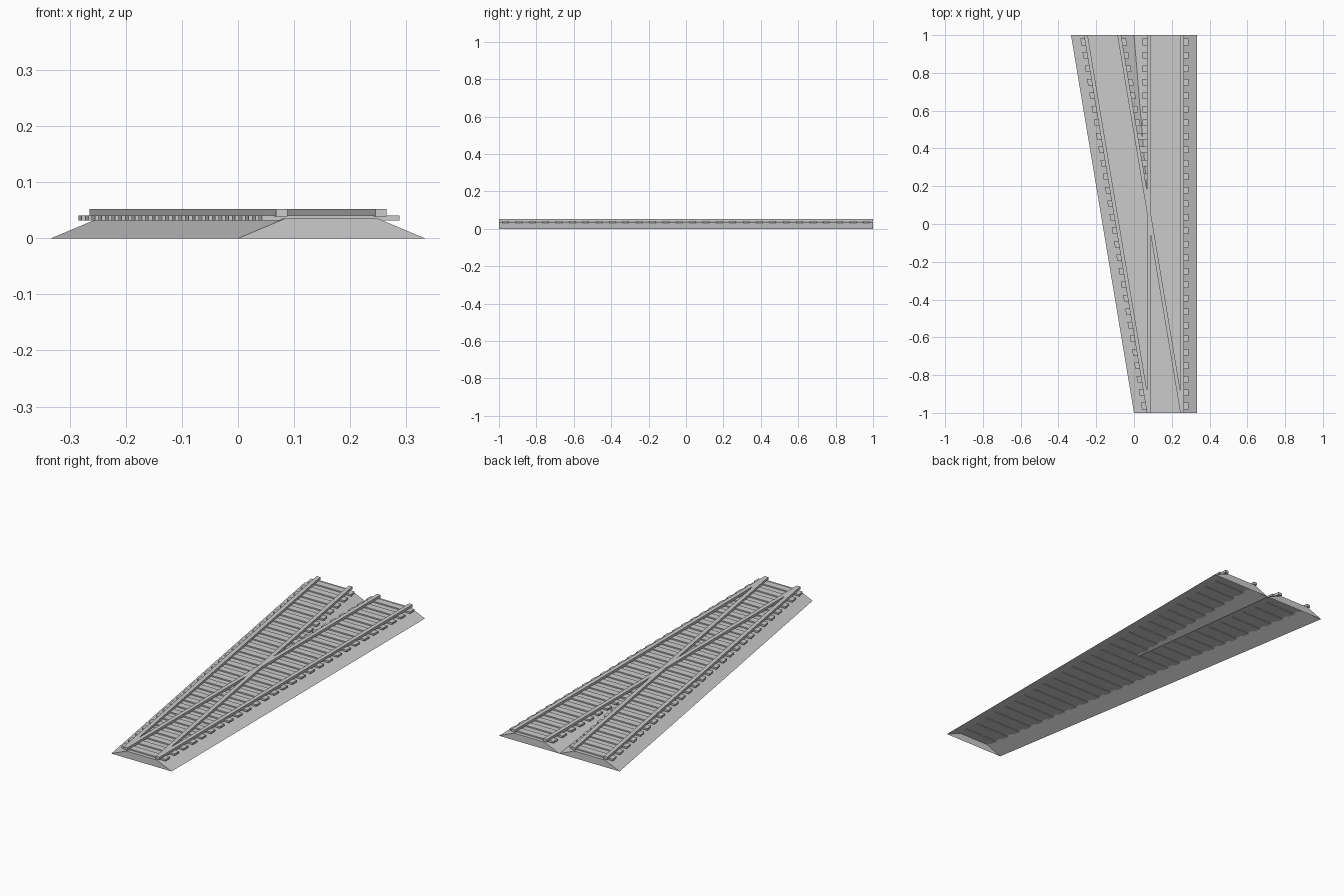
import bpy, bmesh

if "Cube" in bpy.data.objects:
    bpy.data.objects.remove(bpy.data.objects["Cube"])

CX = 1 / 6          # centre line of the straight track
SLOPE = 1 / 6       # sideways drift of the branch per unit of length
COUNT = 28          # sleepers per track
PITCH = 2 / COUNT


def finish(name, bm):
    bmesh.ops.recalc_face_normals(bm, faces=bm.faces)
    mesh = bpy.data.meshes.new(name)
    bm.to_mesh(mesh)
    bm.free()
    obj = bpy.data.objects.new(name, mesh)
    bpy.context.collection.objects.link(obj)
    return obj


def add_box(bm, x0, x1, y0, y1, z0, z1):
    verts = bmesh.ops.create_cube(bm, size=1)["verts"]
    for v in verts:
        v.co.x = x1 if v.co.x > 0 else x0
        v.co.y = y1 if v.co.y > 0 else y0
        v.co.z = z1 if v.co.z > 0 else z0


def shear(bm):
    # the branch leaves the straight track by a constant shear
    for v in bm.verts:
        v.co.x -= (v.co.y + 1) * SLOPE


def make_sleepers(name, branch):
    bm = bmesh.new()
    for i in range(COUNT):
        y = -1 + (i + 0.5) * PITCH
        add_box(bm, CX - 0.121, CX + 0.121, y - 0.018, y + 0.018, 0.032, 0.041)
    if branch:
        shear(bm)
    finish(name, bm)


def make_rail(name, side, branch):
    bm = bmesh.new()
    x = CX + side * 0.0885
    add_box(bm, x - 0.01, x + 0.01, -1, 1, 0.039, 0.052)
    if branch:
        shear(bm)
    finish(name, bm)


# Ballast bed: hollow shell that forks, with a valley between the two tracks
H, W, T = 0.035, 1 / 3, 1 / 12
bm = bmesh.new()
front = [bm.verts.new((x, -1, z)) for x, z in ((0, 0), (T, H), (W - T, H), (W, 0))]
back = [bm.verts.new((x, 1, z)) for x, z in
        ((-W, 0), (T - W, H), (-T, H), (0, 0), (T, H), (W - T, H), (W, 0))]
fork = bm.verts.new((T, 0, H))
f, b = front, back
for face in ((f[0], f[1], b[1], b[0]),          # left slope
             (f[1], fork, b[2], b[1]),          # branch top
             (f[1], f[2], fork),                # shared top
             (f[2], b[5], b[4], fork),          # straight top
             (fork, b[3], b[2]), (fork, b[4], b[3]),   # valley
             (f[2], f[3], b[6], b[5]),          # right slope
             f, b[:4], b[3:]):                  # end caps
    bm.faces.new(face)
finish("ballast_bed", bm)

# Sleepers and rails of both tracks
for track, branch in (("straight", False), ("branch", True)):
    make_sleepers(track + "_sleepers", branch)
    for label, side in (("left", -1), ("right", 1)):
        make_rail(f"{track}_{label}_rail", side, branch)
